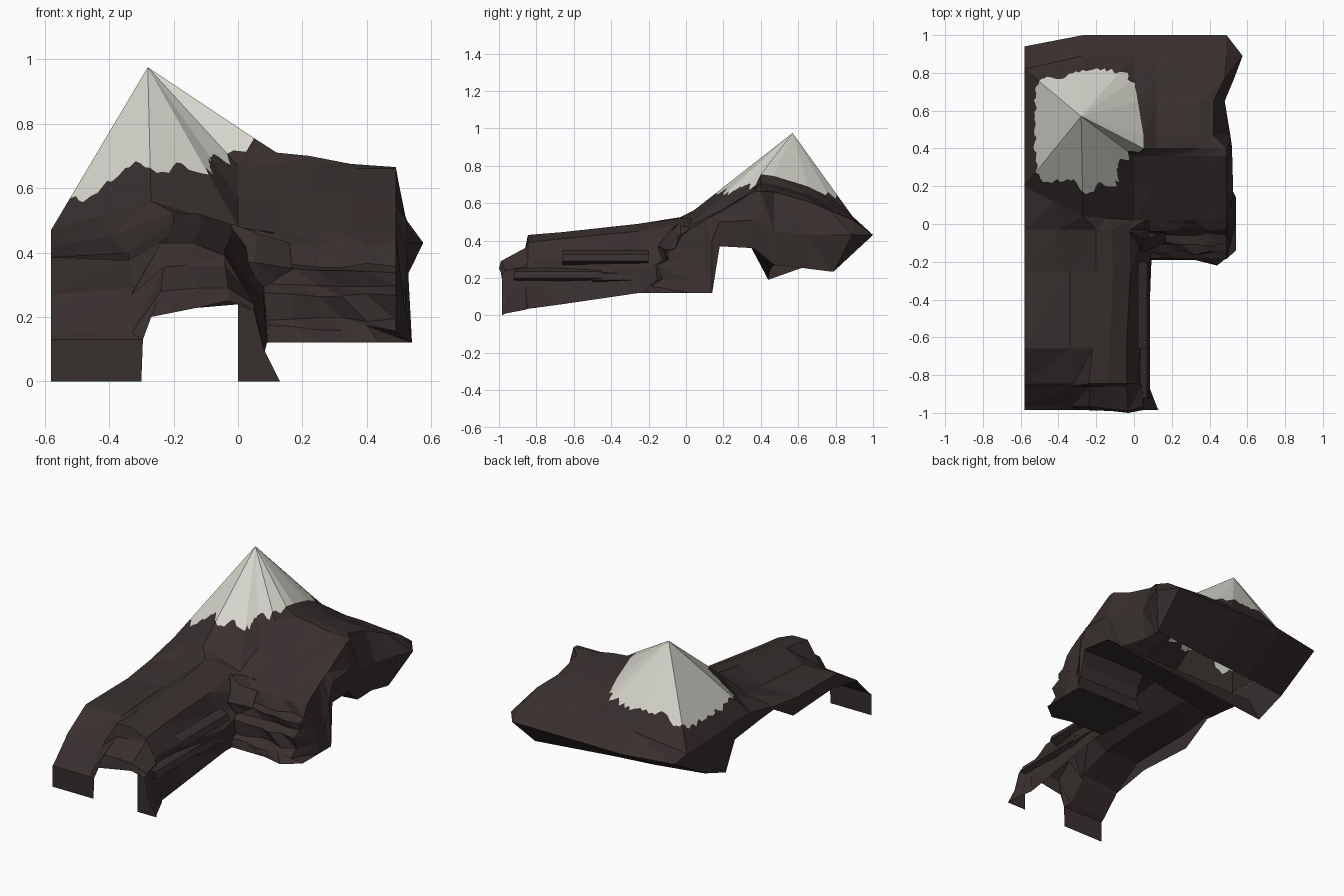
import bpy, bmesh, math, random
from mathutils import Vector

random.seed(4)


def material(name, rgb):
    m = bpy.data.materials.new(name)
    m.diffuse_color = (*rgb, 1)
    return m


ROCK = material("dark rock", (0.039, 0.029, 0.028))
SNOW = material("snow", (0.66, 0.66, 0.60))


def build(name, faces, ref):
    """Sheet from (points, material) faces, turned away from an inner point."""
    bm = bmesh.new()
    for pts, mat in faces:
        if len({tuple(round(c, 4) for c in p) for p in pts}) < 3:
            continue
        f = bm.faces.new([bm.verts.new(p) for p in pts])
        f.material_index = mat
        f.normal_update()
        c = f.calc_center_median()
        if f.normal.dot(c - ref(c)) < 0:
            f.normal_flip()
    bmesh.ops.remove_doubles(bm, verts=bm.verts, dist=0.0005)
    me = bpy.data.meshes.new(name)
    bm.to_mesh(me)
    bm.free()
    me.materials.append(ROCK)
    me.materials.append(SNOW)
    ob = bpy.data.objects.new(name, me)
    bpy.context.collection.objects.link(ob)


def loft(rows):
    """Triangles between rows of equal length."""
    out = []
    for a, b in zip(rows, rows[1:]):
        for i in range(len(a) - 1):
            out.append(([a[i], a[i + 1], b[i + 1]], 0))
            out.append(([a[i], b[i + 1], b[i]], 0))
    return out


def lookup(keys, t):
    """Straight-line interpolation in a list of (position, value)."""
    for (a, va), (b, vb) in zip(keys, keys[1:]):
        if t <= b:
            return va + (vb - va) * (t - a) / (b - a)
    return keys[-1][1]


block_ref = lambda c: Vector((max(-0.3, min(0.3, c.x)), 0.45, 0.1))
tongue_ref = lambda c: Vector((-0.15, max(-0.8, c.y), 0.0))

# Plateau: rows of y, inner x, outer x, then heights across
COLS = [0.12, 0.22, 0.35]
PLATEAU = [
    (0.02, 0.00, 0.49, 0.48, 0.46, 0.46, 0.46, 0.46),
    (0.20, 0.00, 0.49, 0.57, 0.57, 0.57, 0.57, 0.56),
    (0.36, 0.00, 0.49, 0.67, 0.67, 0.67, 0.66, 0.66),
    (0.40, 0.05, 0.49, 0.755, 0.71, 0.70, 0.675, 0.665),
    (0.47, 0.05, 0.42, 0.745, 0.70, 0.69, 0.67, 0.66),
    (0.65, 0.02, 0.42, 0.69, 0.65, 0.64, 0.63, 0.61),
    (0.77, 0.00, 0.48, 0.63, 0.60, 0.58, 0.57, 0.56),
    (0.89, 0.00, 0.49, 0.53, 0.53, 0.53, 0.52, 0.51),
    (1.00, 0.00, 0.49, 0.43, 0.43, 0.43, 0.43, 0.43),
]
plateau = [[(x, y, z) for x, z in zip([x0] + COLS + [x1], zs)] for y, x0, x1, *zs in PLATEAU]
build("right_plateau", loft(plateau), block_ref)

# Tongue: stations of y and (x, z) across the ridge from left to right
TONGUE = [
    (-0.985, [(-.58, .13), (-.295, .13), (-.27, .2), (-.12, .23), (-.01, .25), (.05, .22), (.08, .1), (.13, 0)]),
    (-0.965, [(-.58, .145), (-.33, .15), (-.24, .28), (-.12, .30), (-.01, .30), (.05, .24), (.08, .1), (.12, .01)]),
    (-0.86, [(-.58, .25), (-.33, .27), (-.23, .355), (-.16, .36), (-.04, .36), (.04, .26), (.06, .16), (.08, .03)]),
    (-0.845, [(-.58, .27), (-.32, .29), (-.24, .43), (-.14, .43), (-.04, .39), (.02, .29), (.06, .18), (.07, .035)]),
    (-0.66, [(-.58, .385), (-.34, .375), (-.22, .445), (-.13, .445), (-.04, .41), (.03, .29), (.04, .22), (.075, .06)]),
    (-0.25, [(-.58, .39), (-.34, .40), (-.2, .49), (-.11, .49), (-.02, .45), (.02, .33), (.08, .25), (.09, .12)]),
    (-0.03, [(-.58, .42), (-.4, .45), (-.2, .525), (-.12, .52), (-.02, .48), (.05, .40), (.08, .32), (.1, .12)]),
]
tongue = [[(x, y, z) for x, z in pts] for y, pts in TONGUE]
tongue[0][3:5] = [(-.12, -.99, .23), (-.03, -1, .25)]
tongue[1][3:5] = [(-.12, -.98, .29), (-.03, -.99, .29)]
tongue.append([(-.58, .2, .47), (-.425, .12, .515), (-.27, .04, .56), (-.14, .03, .52),
               (0, .02, .48), (.06, .02, .47), (.1, .02, .46), (.12, .02, .46)])
build("front_ridge", loft(tongue), tongue_ref)

# Layered ledges along the right wall of the ridge
ledges = []
for y0, y1, z in [(-0.92, -0.45, 0.2), (-0.66, -0.2, 0.29), (-0.5, -0.1, 0.19)]:
    rows = [[(.02, y, z + .06), (.07, y, z + .035), (.085, y, z), (.04, y, z - .02)] for y in (y0, (y0 + y1) / 2, y1)]
    ledges += loft(rows)
build("ridge_ledges", ledges, tongue_ref)

# Front legs of the arch
fy = -0.985
build("front_legs", [
    ([(-.58, fy, .13), (-.295, fy, .13), (-.3, fy, 0), (-.58, fy, 0)], 0),
    ([(0, fy, 0), (0, fy, .25), (.05, fy, .22), (.08, fy, .1), (.13, fy, 0)], 0),
], lambda c: Vector((c.x, 0, c.z)))

# Front cliff below the plateau, stepped in ledges, with its right corner
STEPS = [(0.02, 0.46), (-0.03, 0.42), (-0.06, 0.36), (-0.11, 0.345), (-0.10, 0.30),
         (-0.15, 0.27), (-0.14, 0.19), (-0.18, 0.165), (-0.19, 0.12)]
XS = [0.08, 0.17, 0.25, 0.32, 0.40, 0.49]
cliff, corner = [], []
for k, (y, z) in enumerate(STEPS):
    j = 0 if k in (0, len(STEPS) - 1) else 0.015
    cliff.append([(x, y + random.uniform(-j, j), z + random.uniform(-j, j) * .6) for x in XS])
    corner.append((lookup([(.12, .54), (.28, .51), (.46, .49)], z), .02, z))
cliff[-1][4] = (0.44, -0.22, 0.12)
cliff[-1][5] = (0.54, -0.14, 0.12)
build("front_cliff", loft(cliff), block_ref)
build("cliff_corner", loft([[r[-1] for r in cliff], corner]), lambda c: Vector((.2, .2, c.z)))

# Rock knob where the ridge meets the cliff
knob = [[(-.02, -.04, .49), (.06, -.08, .46), (.16, -.04, .43)],
        [(-.03, -.14, .36), (.05, -.15, .37), (.17, -.10, .35)],
        [(.03, -.10, .27), (.08, -.12, .28), (.16, -.08, .3)]]
build("rock_knob", loft(knob), block_ref)

# Right wall with its side arch: y, top x and z, middle x and z, bottom x and z
WALL = [
    (0.02, 0.49, 0.46, 0.51, 0.28, 0.54, 0.12),
    (0.10, 0.49, 0.51, 0.51, 0.27, 0.54, 0.12),
    (0.14, 0.49, 0.53, 0.525, 0.40, 0.54, 0.12),
    (0.18, 0.49, 0.55, 0.525, 0.50, 0.52, 0.37),
    (0.36, 0.49, 0.66, 0.52, 0.51, 0.50, 0.36),
    (0.40, 0.49, 0.665, 0.52, 0.49, 0.49, 0.33),
    (0.47, 0.42, 0.66, 0.51, 0.45, 0.49, 0.27),
    (0.65, 0.42, 0.61, 0.48, 0.43, 0.46, 0.25),
    (0.77, 0.48, 0.56, 0.53, 0.43, 0.48, 0.235),
]
wall = [[(tx, y, tz), (mx, y, mz), (bx, y, bz)] for y, tx, tz, mx, mz, bx, bz in WALL]
wall.append([(.49, .89, .51), (.575, .89, .43), (.48, .79, .235)])
wall.append([(.49, 1, .43), (.49, 1, .43), (.48, .79, .235)])
build("right_wall", loft(wall), block_ref)

# Tunnel running through from the right arch to the left one, and the cliff floor
ARCH = [(.15, .12), (.1, .23), (.12, .3), (.17, .37), (.35, .36), (.45, .245)]
right_end = [(.52, y, z) for y, z in ARCH[:4]] + [(.50, .36, .36), (.49, .47, .27)]
tunnel = loft([right_end, [(.07, y, z) for y, z in ARCH]])
tunnel += loft([[(.07, y, z) for y, z in ARCH[3:]], [(-.58, .0, .40), (-.58, .35, .36), (-.58, .44, .19)]])
build("side_tunnel", tunnel, lambda c: Vector((c.x, .28, .9 if c.z > .33 else .45)))
build("cliff_floor", [([(.08, -.19, .12), (.4, -.19, .12), (.44, -.22, .12), (.54, -.14, .12),
                        (.54, .14, .12), (.07, .15, .12)], 0)], lambda c: Vector((.2, 0, .4)))

# Back apron and the skirt that tucks in below it
rim = [(.49, 1, .43), (0, 1, .43), (-.27, 1, .43), (-.58, .94, .43)]
hem = [(.48, .79, .235), (0, .72, .245), (-.27, .69, .25), (-.58, .64, .26)]
build("back_skirt", loft([rim, hem]), block_ref)
build("back_apron", loft([[(0, .89, .53), (-.27, .89, .53), (-.58, .82, .45)], rim[1:]]), block_ref)

# Left wall: upper y and z, lower y and z
left = [(.94, .43, .64, .26), (.82, .45, .58, .24), (.5, .46, .44, .19), (.3, .465, .35, .36), (.2, .47, .2, .38),
        (-.03, .42, -.03, .40), (-.25, .39, -.22, .29), (-.66, .385, -.6, .31), (-.845, .27, -.845, .265)]
build("left_wall", loft([[(-.58, a, b), (-.58, c, d)] for a, b, c, d in left]),
      lambda c: Vector((0, c.y, c.z)))

# Peak: fan of flat sectors, each cut along a ragged snow line
apex = Vector((-0.28, 0.57, 0.975))
edge = tongue[-1][:5] + [r[0] for r in plateau[1:8]] + [(-.27, .89, .53), (-.58, .82, .45), (-.58, .5, .46)]
edge = [Vector(p) for p in edge]
LINE = [(-180, .555), (-122, .57), (-100, .665), (-60, .67), (-35, .69), (0, .64),
        (60, .64), (90, .615), (120, .62), (150, .56), (180, .555)]


def snow_fraction(p, wobble):
    d = p - apex
    level = lookup(LINE, math.degrees(math.atan2(d.y, d.x))) + wobble
    return min(1.0, (apex.z - level) / (apex.z - p.z))


fan, wob = [], 0.0
for a, b in zip(edge, edge[1:] + edge[:1]):
    n = max(2, round((b - a).length / 0.025))
    for i in range(n):
        p, q = a.lerp(b, i / n), a.lerp(b, (i + 1) / n)
        new = max(-0.03, min(0.03, wob * 0.7 + random.uniform(-0.018, 0.018)))
        s, t = apex.lerp(p, snow_fraction(p, wob)), apex.lerp(q, snow_fraction(q, new))
        wob = new
        fan.append(([apex, s, t], 1))
        fan.append(([s, p, q, t], 0))
build("snowy_peak", fan, lambda c: Vector((-0.28, 0.5, 0.3)))
